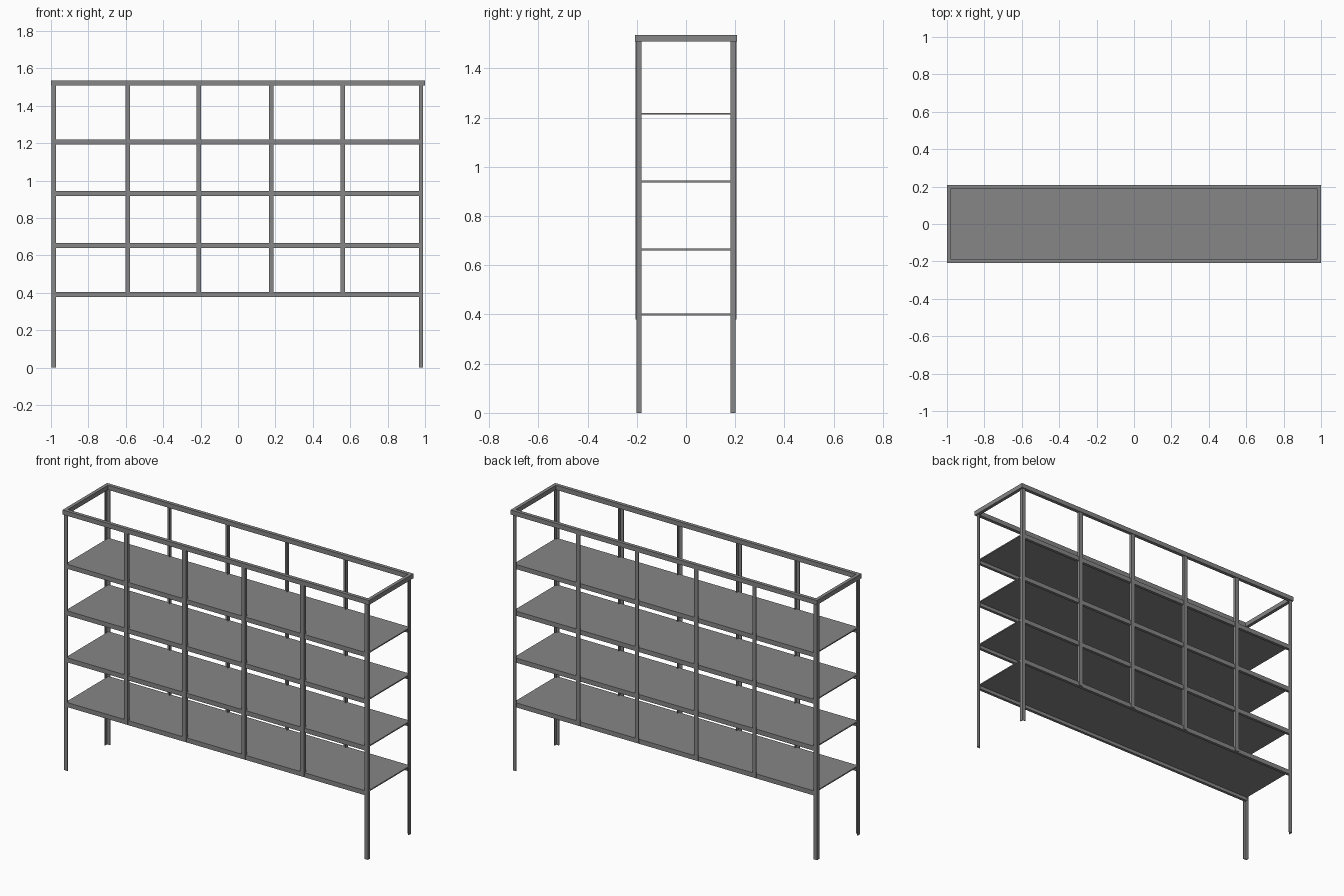
import bpy

if "Cube" in bpy.data.objects:
    bpy.data.objects.remove(bpy.data.objects["Cube"])

GREY = bpy.data.materials.new("dark_grey_metal")
GREY.diffuse_color = (0.24, 0.24, 0.24, 1)
GREY.use_nodes = True
GREY.node_tree.nodes["Principled BSDF"].inputs["Base Color"].default_value = GREY.diffuse_color


def prism(name, profile, z0, z1):
    """Upright prism over a flat outline (counter-clockwise or clockwise)."""
    n = len(profile)
    verts = [(x, y, z) for z in (z0, z1) for x, y in profile]
    faces = [list(range(n))[::-1], list(range(n, 2 * n))]
    faces += [[i, (i + 1) % n, n + (i + 1) % n, n + i] for i in range(n)]
    area = sum(profile[i][0] * profile[(i + 1) % n][1]
               - profile[(i + 1) % n][0] * profile[i][1] for i in range(n))
    if area < 0:
        faces = [f[::-1] for f in faces]
    mesh = bpy.data.meshes.new(name)
    mesh.from_pydata(verts, [], faces)
    mesh.materials.append(GREY)
    obj = bpy.data.objects.new(name, mesh)
    bpy.context.collection.objects.link(obj)


def bar(name, x0, x1, y0, y1, z0, z1):
    prism(name, [(x0, y0), (x1, y0), (x1, y1), (x0, y1)], z0, z1)


def bars(name, x0, x1, y_in, y_out, z0, z1):
    """The same bar on the front and on the back."""
    bar("front_" + name, x0, x1, -y_out, -y_in, z0, z1)
    bar("back_" + name, x0, x1, y_in, y_out, z0, z1)


def angles(name, x_free, x_corner, y_in, y_out, z0, z1, t=0.004):
    """Upright L-section on front and back; the side flange is at x_corner."""
    d = t if x_free > x_corner else -t
    for side, s in (("front_", -1), ("back_", 1)):
        prism(side + name, [(x_free, s * y_out), (x_corner, s * y_out),
                            (x_corner, s * y_in), (x_corner + d, s * y_in),
                            (x_corner + d, s * (y_out - t)),
                            (x_free, s * (y_out - t))], z0, z1)


TOP = 1.509

# Corner legs, angle section with the side flange outside
angles("left_leg", -0.973, -0.996, 0.18, 0.201, 0, TOP)
angles("right_leg", 0.968, 0.989, 0.18, 0.201, 0, TOP)

# Intermediate posts, hung from the top frame
for i, x in enumerate((-0.589, -0.209, 0.177, 0.561)):
    angles(f"post_{i + 1}", x - 0.012, x + 0.012, 0.186, 0.205, 0.38, TOP)

# Shelves with their long edge rails
for i, z in enumerate((0.403, 0.667, 0.944, 1.219)):
    bar(f"shelf_{i + 1}", -0.985, 0.985, -0.185, 0.185, z - 0.007, z)
    bars(f"shelf_rail_{i + 1}", -0.985, 0.978, 0.183, 0.2, z - 0.027, z)

# Open rectangular top frame
bars("top_rail", -1.0, 1.0, 0.187, 0.208, TOP, 1.536)
bar("left_top_rail", -1.0, -0.98, -0.187, 0.187, TOP, 1.536)
bar("right_top_rail", 0.98, 1.0, -0.187, 0.187, TOP, 1.536)
